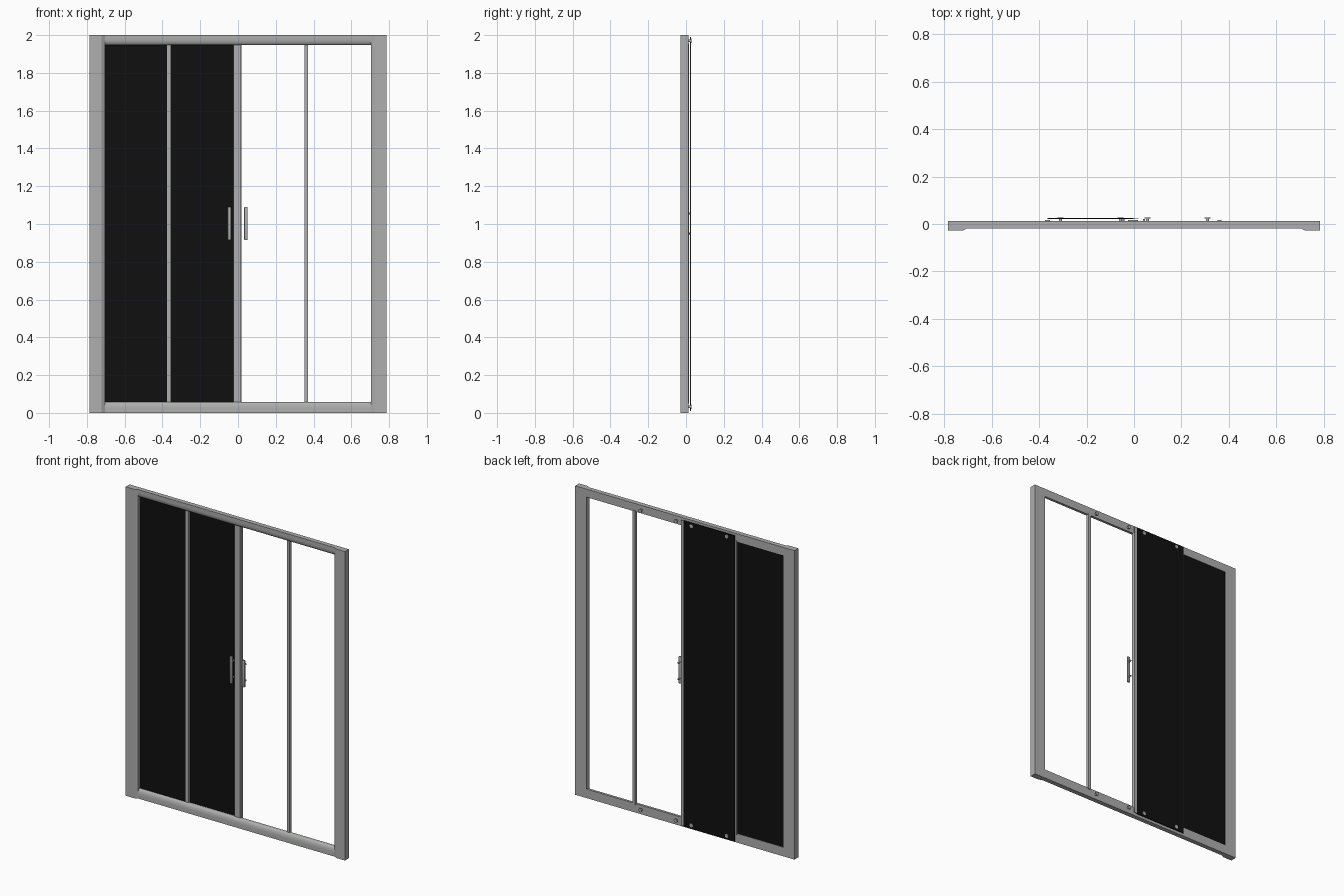
import bpy, bmesh, math
from mathutils import Matrix

cube = bpy.data.objects.get("Cube")
if cube:
    bpy.data.objects.remove(cube)


def material(name, rgb):
    m = bpy.data.materials.new(name)
    m.use_nodes = True
    m.diffuse_color = (*rgb, 1)
    m.node_tree.nodes["Principled BSDF"].inputs["Base Color"].default_value = (*rgb, 1)
    return m


METAL = material("satin metal", (0.42, 0.43, 0.42))
BLACK = material("black glass", (0.005, 0.005, 0.005))


def finish(name, bm, mat, smooth=False):
    bmesh.ops.recalc_face_normals(bm, faces=bm.faces)
    mesh = bpy.data.meshes.new(name)
    bm.to_mesh(mesh)
    bm.free()
    mesh.materials.append(mat)
    ob = bpy.data.objects.new(name, mesh)
    bpy.context.collection.objects.link(ob)
    if smooth:
        bpy.ops.object.select_all(action="DESELECT")
        ob.select_set(True)
        bpy.context.view_layer.objects.active = ob
        bpy.ops.object.shade_smooth_by_angle(angle=math.radians(35))
    return ob


def box(name, x, y, z, mat=METAL, bevel=0):
    bm = bmesh.new()
    bmesh.ops.create_cube(bm, size=1)
    for v in bm.verts:
        v.co = [a + (c + 0.5) * (b - a) for c, (a, b) in zip(v.co, (x, y, z))]
    if bevel:
        bmesh.ops.bevel(bm, geom=bm.edges[:], offset=bevel, segments=3,
                        profile=0.5, affect="EDGES")
    return finish(name, bm, mat, bool(bevel))


def extrude(name, points, vector, smooth=False):
    bm = bmesh.new()
    face = bm.faces.new([bm.verts.new(p) for p in points])
    new = bmesh.ops.extrude_face_region(bm, geom=[face])["geom"]
    bmesh.ops.translate(bm, vec=vector,
                        verts=[v for v in new if isinstance(v, bmesh.types.BMVert)])
    # the starting face stays as the near cap
    return finish(name, bm, METAL, smooth)


def disc(name, x, z, y0, y1, radius):
    bm = bmesh.new()
    turn = Matrix.Translation((x, (y0 + y1) / 2, z)) @ Matrix.Rotation(math.pi / 2, 4, "X")
    bmesh.ops.create_cone(bm, cap_ends=True, segments=20, radius1=radius,
                          radius2=radius, depth=y1 - y0, matrix=turn)
    return finish(name, bm, METAL, True)


BACK, FACE, FRONT = 0.012, -0.018, -0.028

# side jambs, with a chamfered inner front edge
for side, s in (("right", -1), ("left", 1)):
    profile = [(0.785, BACK), (0.785, FRONT), (0.722, FRONT), (0.705, FACE), (0.705, BACK)]
    extrude(side + "_jamb", [(s * x, y, 0) for x, y in profile], (0, 0, 2))


# head and sill rails, rounded at the front towards the opening
def rail(name, outer, inner):
    step = inner - outer
    profile = [(BACK, inner), (BACK, outer), (FACE, outer)]
    for i in range(9):
        a = i / 8 * math.pi / 2
        profile.append((FACE + 0.016 * (1 - math.cos(a)),
                        outer + step * (0.4 + 0.6 * math.sin(a))))
    extrude(name, [(-0.705, y, z) for y, z in profile], (1.41, 0, 0), True)


rail("head_rail", 2.0, 1.948)
rail("sill_rail", 0.0, 0.058)

# upright bars
for name, a, b, y0 in (("right_upright", -0.375, -0.355, 0.0),
                       ("left_upright", 0.352, 0.37, 0.0),
                       ("meeting_stile", -0.025, -0.003, 0.002),
                       ("meeting_seal", -0.003, 0.016, 0.0)):
    box(name, (a, b), (y0, 0.017), (0.05, 1.955))
box("door_edge_seal", (-0.002, 0.018), (0.023, 0.026), (0.012, 1.988))

# fixed and sliding panels
box("fixed_panel", (-0.712, -0.37), (0.004, 0.009), (0.05, 1.955), BLACK)
box("sliding_panel", (-0.366, -0.002), (0.021, 0.026), (0.01, 1.99), BLACK)

# rollers at the head and sill
for side, xs in (("right", (-0.31, -0.057)), ("left", (0.057, 0.31))):
    for level, z in (("upper", 1.97), ("lower", 0.032)):
        for i, x in enumerate(xs):
            label = f"{side}_{level}_roller_{i + 1}"
            disc(label, x, z, 0.010, 0.024, 0.007)
            disc(label + "_cap", x, z, 0.023, 0.028, 0.012)

# pull handles on two posts
for side, x in (("right", -0.046), ("left", 0.042)):
    box(side + "_handle", (x - 0.009, x + 0.009), (-0.008, 0.004), (0.915, 1.09), METAL, 0.003)
    for i, z in enumerate((0.95, 1.055)):
        disc(f"{side}_handle_post_{i + 1}", x, z, 0.002, 0.022, 0.005)
